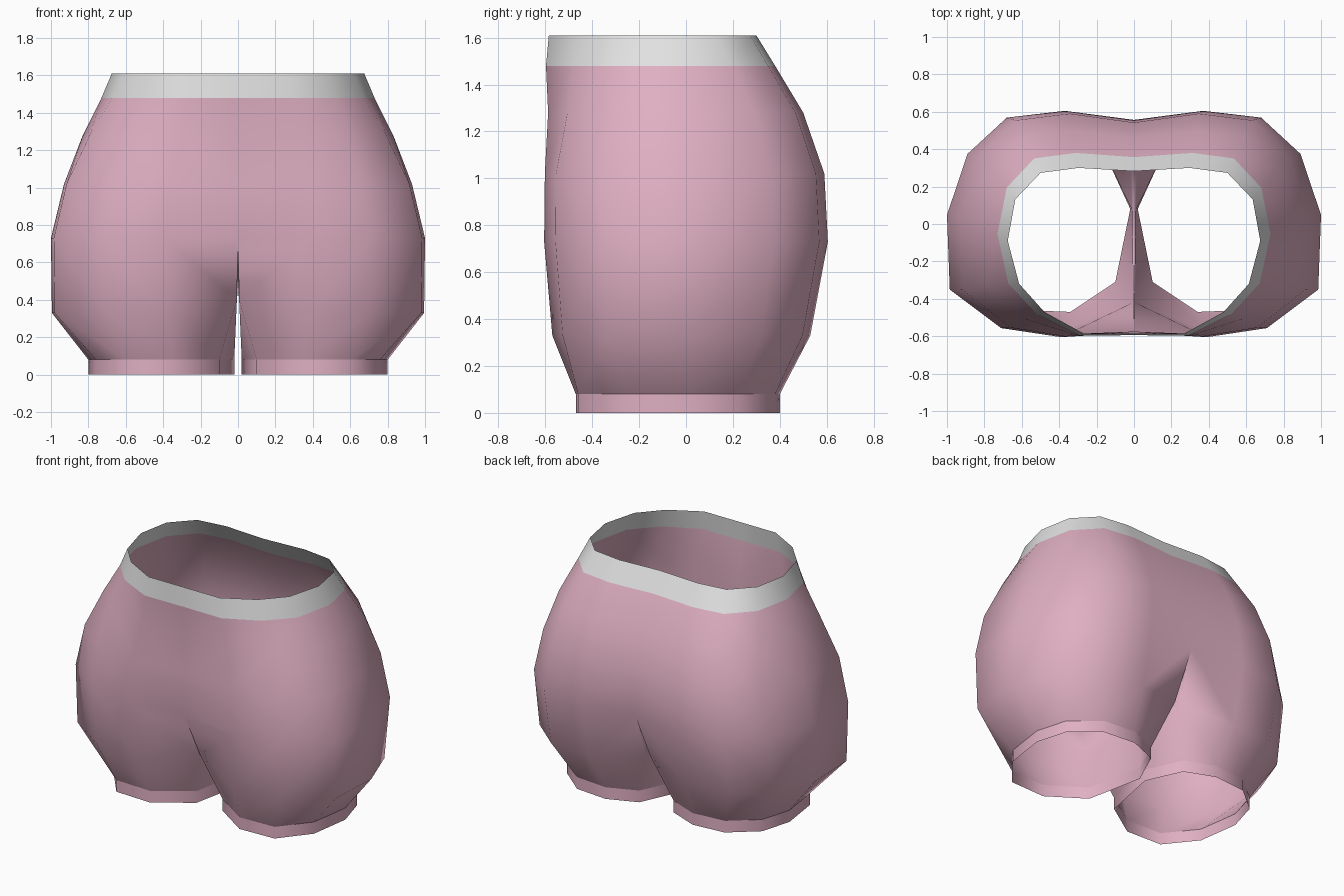
import bpy

cube = bpy.data.objects.get("Cube")
if cube:
    bpy.data.objects.remove(cube, do_unlink=True)


def make_material(name, color):
    mat = bpy.data.materials.new(name)
    mat.use_nodes = True
    mat.diffuse_color = color
    mat.node_tree.nodes["Principled BSDF"].inputs["Base Color"].default_value = color
    return mat


PINK = make_material("soft pink fabric", (0.74, 0.43, 0.54, 1))
GREY = make_material("light grey elastic", (0.76, 0.76, 0.76, 1))

# Half outlines from centre front, round the side, to centre back:
# (fraction of half width, fraction of depth)
HIP = [(0, .02), (.39, 0), (.71, .04), (.985, .21), (1, .54),
       (.89, .81), (.68, .97), (.37, 1), (0, .96)]
WAIST = [(0, 0), (.4, 0), (.71, .13), (.91, .3), (1, .56),
         (.94, .81), (.74, .97), (.44, 1), (0, .98)]

# Closed outline of one leg opening, same order plus the inner thigh
LEG = [(.1, -.31), (.34, -.47), (.6, -.46), (.76, -.26), (.8, .02),
       (.74, .23), (.56, .38), (.33, .4), (.13, .32), (.02, .08)]


def body_ring(z, width, front, back, blend):
    """Half ring at height z, blending the hip outline into the waist outline."""
    ring = []
    for (hu, hv), (wu, wv) in zip(HIP, WAIST):
        u = hu + (wu - hu) * blend
        v = hv + (wv - hv) * blend
        ring.append((width * u, front + (back - front) * v, z))
    return ring


def leg_ring(z):
    return [(x, y, z) for x, y in LEG]


def loft(name, rings, material, thigh_start=None):
    """Skin rings from bottom to top; rings of ten points are closed loops."""
    verts, faces, starts = [], [], []
    for ring in rings:
        starts.append(len(verts))
        verts += ring
    for k in range(len(rings) - 1):
        a, b = starts[k], starts[k + 1]
        n = min(len(rings[k]), len(rings[k + 1]))
        closed = n == len(LEG)
        for i in range(n if closed else len(HIP) - 1):
            j = (i + 1) % n
            faces.append((a + i, a + j, b + j, b + i))
    mesh = bpy.data.meshes.new(name)
    mesh.from_pydata(verts, [], faces)
    mesh.materials.append(material)
    mesh.shade_smooth()
    obj = bpy.data.objects.new(name, mesh)
    bpy.context.collection.objects.link(obj)
    mirror = obj.modifiers.new("Mirror", 'MIRROR')
    mirror.use_clip = True
    mirror.merge_threshold = 0.001
    return obj


# Thigh ring: full width outside, pinched close to the centre inside
thigh = body_ring(.33, .995, -.57, .53, 0)
thigh[0] = (.006, -.42, .4)
thigh[-1] = (.02, .42, .4)
thigh.append((.012, .08, .36))

# Widest ring, closed underneath by the crotch point
seat = body_ring(.73, 1, -.605, .605, 0) + [(0, .08, .45)]

waist_seam = body_ring(1.48, .73, -.597, .38, .85)

loft("shorts_body", [
    leg_ring(.08),
    thigh,
    seat,
    body_ring(1.02, .93, -.602, .59, 0),
    body_ring(1.28, .83, -.588, .5, .4),
    waist_seam,
], PINK)

# Elastic waistband
loft("waistband", [waist_seam, body_ring(1.61, .675, -.585, .3, 1)], GREY)

# Straight cuffs round the leg openings
loft("leg_cuffs", [leg_ring(0), leg_ring(.08)], PINK)
